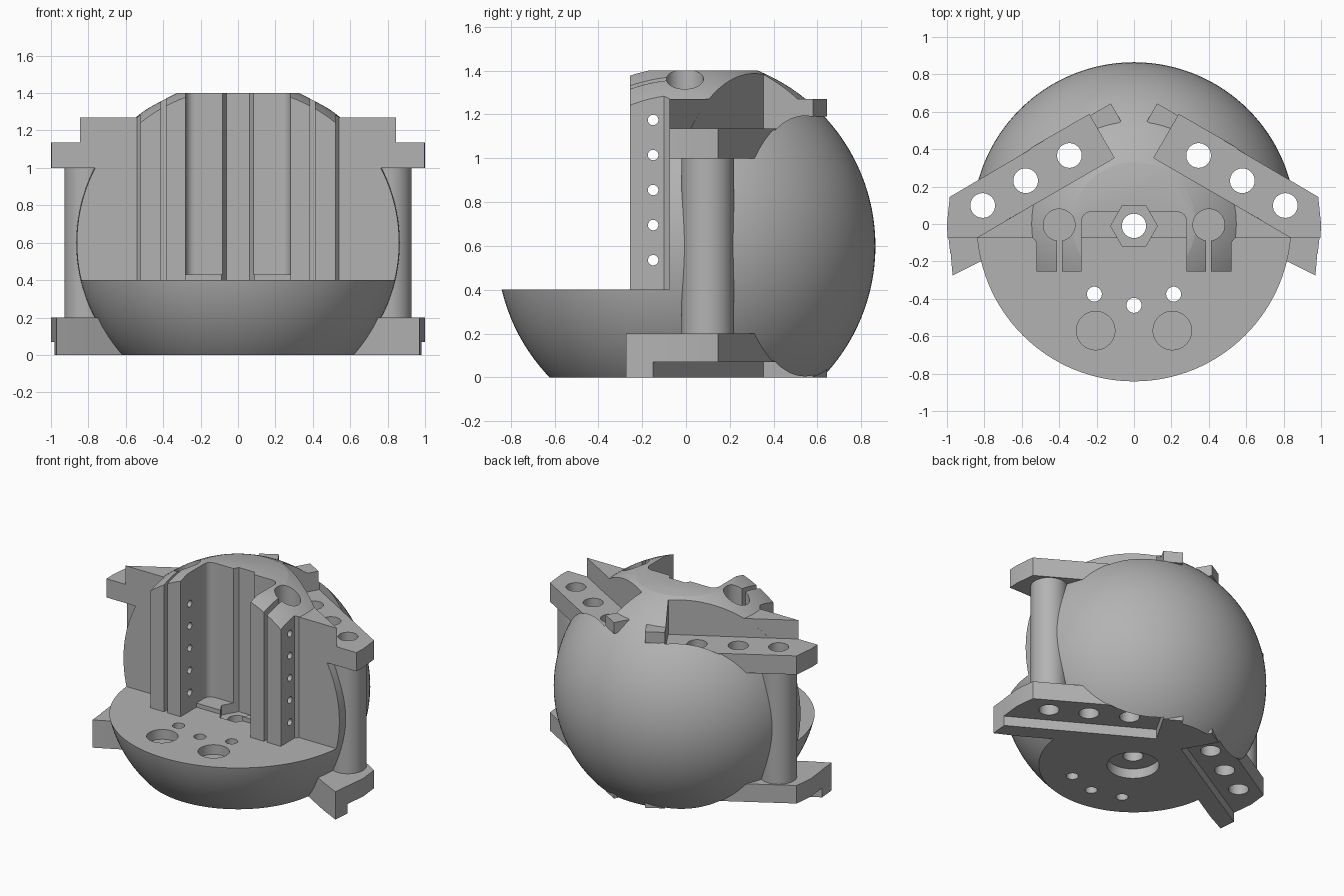
import bpy, bmesh, math
from mathutils import Vector

if "Cube" in bpy.data.objects:
    bpy.data.objects.remove(bpy.data.objects["Cube"], do_unlink=True)

grey = bpy.data.materials.new("plain_grey")
grey.use_nodes = True
COLOUR = (0.45, 0.45, 0.45, 1)
grey.diffuse_color = COLOUR
grey.node_tree.nodes["Principled BSDF"].inputs["Base Color"].default_value = COLOUR


def finish(name, bm):
    bmesh.ops.recalc_face_normals(bm, faces=bm.faces)
    mesh = bpy.data.meshes.new(name)
    bm.to_mesh(mesh)
    bm.free()
    mesh.materials.append(grey)
    ob = bpy.data.objects.new(name, mesh)
    bpy.context.collection.objects.link(ob)
    return ob


def prism(name, pts, z0, z1, side=1):
    """Extrude a plan outline from z0 to z1; side -1 mirrors it in x."""
    bm = bmesh.new()
    low = [bm.verts.new((side * x, y, z0)) for x, y in pts]
    high = [bm.verts.new((side * x, y, z1)) for x, y in pts]
    bm.faces.new(low)
    bm.faces.new(high)
    for i in range(len(pts)):
        j = (i + 1) % len(pts)
        bm.faces.new((low[i], low[j], high[j], high[i]))
    return finish(name, bm)


def ring(x, y, r, n=40):
    return [(x + r * math.cos(math.tau * i / n), y + r * math.sin(math.tau * i / n))
            for i in range(n)]


def select(ob):
    bpy.ops.object.select_all(action='DESELECT')
    ob.select_set(True)
    bpy.context.view_layer.objects.active = ob


def cut(ob, cutter):
    cutter.hide_render = True
    select(ob)
    mod = ob.modifiers.new("cut", 'BOOLEAN')
    mod.operation, mod.solver, mod.object = 'DIFFERENCE', 'EXACT', cutter
    bpy.ops.object.modifier_apply(modifier=mod.name)
    bpy.data.objects.remove(cutter, do_unlink=True)


def drill(ob, x, y, r, z0=-1, z1=2, n=40):
    cut(ob, prism("drill", ring(x, y, r, n), z0, z1))


def arm(u, v):
    """Plan point u along and v behind the slanted arm line."""
    c, s = math.cos(math.radians(30)), 0.5
    return (u * c + v * s, -u * s + v * c)


ARM_IN, ARM_FRONT, ARM_BACK = -0.085, 0.359, 0.627
SCREWS = [arm(u, 0.49) for u in (0.116, 0.386, 0.651)]

# Spherical body with flat base and top
bm = bmesh.new()
bmesh.ops.create_uvsphere(bm, u_segments=128, v_segments=64, radius=0.865)
bmesh.ops.translate(bm, verts=bm.verts, vec=Vector((0, 0, 0.6)))
body = finish("sphere_body", bm)
square = [(-2, -2), (2, -2), (2, 2), (-2, 2)]
cut(body, prism("base_cut", square, -2, 0))
cut(body, prism("top_cut", square, 1.4, 3))

# Open front that leaves two slotted clamp towers standing
half = [(0.28, -0.075), (0.28, -0.255), (0.385, -0.255), (0.385, -0.05), (0.412, -0.05),
        (0.412, -0.255), (0.52, -0.255), (0.52, -0.1), (0.54, -0.075), (1.2, -0.075), (1.2, -1.2)]
front = half + [(-x, y) for x, y in reversed(half)]
cut(body, prism("front_cut", front, 0.4, 2))

# Rounded channel between the towers
corner = [(0.28, -0.3)] + [(0.23 + 0.05 * math.cos(a), 0.015 + 0.05 * math.sin(a))
                           for a in [math.pi / 2 * i / 6 for i in range(7)]]
cut(body, prism("channel_cut", corner + [(-x, y) for x, y in reversed(corner)], 0.43, 2))

# Floor: hexagon pocket, centre bore, screw holes and round recesses
drill(body, 0, -0.01, 0.125, 0.36, 2, 6)
drill(body, 0, -0.01, 0.065)
drill(body, 0, -0.01, 0.17, -1, 0.07)
drill(body, 0, -0.435, 0.04)
for side in (1, -1):
    drill(body, side * 0.212, -0.375, 0.04)
    drill(body, side * 0.205, -0.57, 0.103, 0.33)
    drill(body, side * 0.4, -0.005, 0.085, 0.399)

# Row of cross holes through the towers
for i in range(5):
    pin = prism("pin", ring(0, 0, 0.024, 20), -0.6, 0.6)
    pin.rotation_euler = (0, math.pi / 2, 0)
    pin.location = (0, -0.15, 0.535 + 0.16 * i)
    bpy.context.view_layer.update()
    cut(body, pin)

parts = [body]
for side, word in ((1, "left"), (-1, "right")):
    # Pockets above and below the arms
    pocket = [arm(ARM_IN, ARM_FRONT), arm(1.5, ARM_FRONT), arm(1.5, ARM_BACK), arm(ARM_IN, ARM_BACK)]
    cut(body, prism("upper_pocket", pocket, 1.13, 2, side))
    cut(body, prism("lower_pocket", pocket, -1, 0.075, side))

    # Arms with a curved outer end
    tail = [(1.0, 0), (0.985, 0.145), arm(ARM_IN - 0.01, ARM_BACK - 0.001)]
    inner = arm(ARM_IN - 0.01, ARM_FRONT - 0.005)
    upper = prism(word + "_upper_arm", [inner, (0.84, -0.075), (0.997, -0.075)] + tail, 1.0, 1.135, side)
    lower = prism(word + "_lower_arm", [inner, arm(0.93, ARM_FRONT - 0.005)] + tail, 0.07, 0.2, side)
    column = prism(word + "_column", ring(*SCREWS[2], 0.12, 64), 0.19, 1.01, side)

    # Solid blocks backing the arms
    corner_block = prism(word + "_upper_block", [(0.53, -0.076), (0.845, -0.076), (0.53, 0.109)],
                         1.0, 1.27, side)
    foot = prism(word + "_foot", [arm(ARM_IN, ARM_FRONT), arm(0.1, 0.24), (0.82, -0.2),
                                  (0.97, -0.275), arm(0.925, ARM_FRONT)], 0, 0.2, side)

    # Small lugs at the inner ends of the arms
    lug = [arm(-0.215, 0.51), arm(ARM_IN, 0.51), arm(ARM_IN, 0.62), arm(-0.215, 0.62)]
    upper_lug = prism(word + "_upper_lug", lug, 1.19, 1.27, side)
    lower_lug = prism(word + "_lower_lug", lug, 0, 0.07, side)

    # Screw holes straight through everything
    for x, y in SCREWS:
        for ob in (body, upper, lower):
            drill(ob, side * x, y, 0.066)
    drill(column, side * SCREWS[2][0], SCREWS[2][1], 0.066)
    parts += [upper, lower, column, corner_block, foot, upper_lug, lower_lug]

for ob in parts:
    select(ob)
    bpy.ops.object.shade_smooth_by_angle(angle=math.radians(25))
